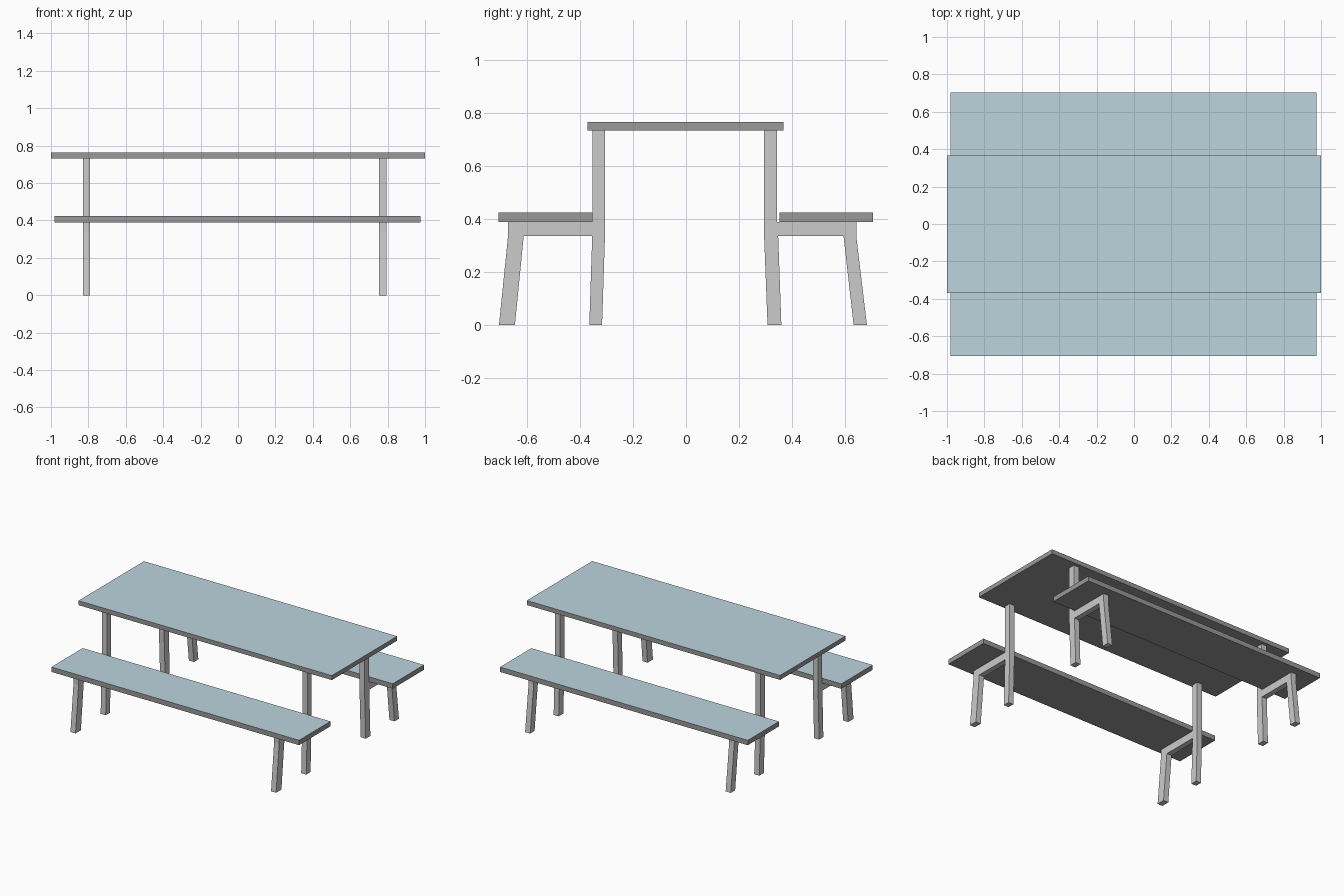
import bpy, bmesh

if "Cube" in bpy.data.objects:
    bpy.data.objects.remove(bpy.data.objects["Cube"])


def material(name, color):
    m = bpy.data.materials.new(name)
    m.diffuse_color = (*color, 1)
    m.use_nodes = True
    m.node_tree.nodes["Principled BSDF"].inputs["Base Color"].default_value = m.diffuse_color
    return m


BLUE = material("blue_surface", (0.50, 0.66, 0.73))
EDGE = material("dark_edge", (0.32, 0.32, 0.32))
FRAME = material("frame_grey", (0.55, 0.55, 0.55))


def finish(name, bm, mats):
    bmesh.ops.recalc_face_normals(bm, faces=bm.faces)
    mesh = bpy.data.meshes.new(name)
    for m in mats:
        mesh.materials.append(m)
    for f in bm.faces:
        f.material_index = 1 if len(mats) > 1 and f.normal.z > 0.9 else 0
    bm.to_mesh(mesh)
    bm.free()
    obj = bpy.data.objects.new(name, mesh)
    bpy.context.collection.objects.link(obj)
    return obj


def slab(name, x0, x1, y0, y1, z0, z1):
    bm = bmesh.new()
    bmesh.ops.create_cube(bm, size=1)
    bmesh.ops.scale(bm, vec=(x1 - x0, y1 - y0, z1 - z0), verts=bm.verts)
    bmesh.ops.translate(bm, vec=((x0 + x1) / 2, (y0 + y1) / 2, (z0 + z1) / 2), verts=bm.verts)
    return finish(name, bm, [EDGE, BLUE])


def frame(name, profile, x, thick=0.04):
    bm = bmesh.new()
    face = bm.faces.new([bm.verts.new((x, y, z)) for y, z in profile])
    ext = bmesh.ops.extrude_face_region(bm, geom=[face])
    verts = [v for v in ext["geom"] if isinstance(v, bmesh.types.BMVert)]
    bmesh.ops.translate(bm, vec=(thick, 0, 0), verts=verts)
    return finish(name, bm, [FRAME])


# Table top and the two bench seats, blue on top with dark edges
slab("table_top", -1.0, 1.0, -0.37, 0.367, 0.732, 0.764)
slab("front_bench_seat", -0.98, 0.976, -0.705, -0.352, 0.389, 0.424)
slab("back_bench_seat", -0.98, 0.976, 0.351, 0.703, 0.389, 0.424)

# Leg frames: splayed bench leg, seat bearer and table leg in one outline (y, z)
front = [(-0.704, 0), (-0.644, 0), (-0.611, 0.335), (-0.353, 0.335), (-0.364, 0), (-0.316, 0),
         (-0.305, 0.335), (-0.305, 0.732), (-0.351, 0.732), (-0.351, 0.389), (-0.67, 0.389), (-0.67, 0.335)]
back = [(0.681, 0), (0.631, 0), (0.593, 0.335), (0.347, 0.335), (0.359, 0), (0.307, 0),
        (0.294, 0.335), (0.294, 0.732), (0.343, 0.732), (0.343, 0.389), (0.641, 0.389), (0.641, 0.335)]
for end, x in (("left", -0.83), ("right", 0.754)):
    frame(f"front_{end}_leg_frame", front, x)
    frame(f"back_{end}_leg_frame", back, x)
